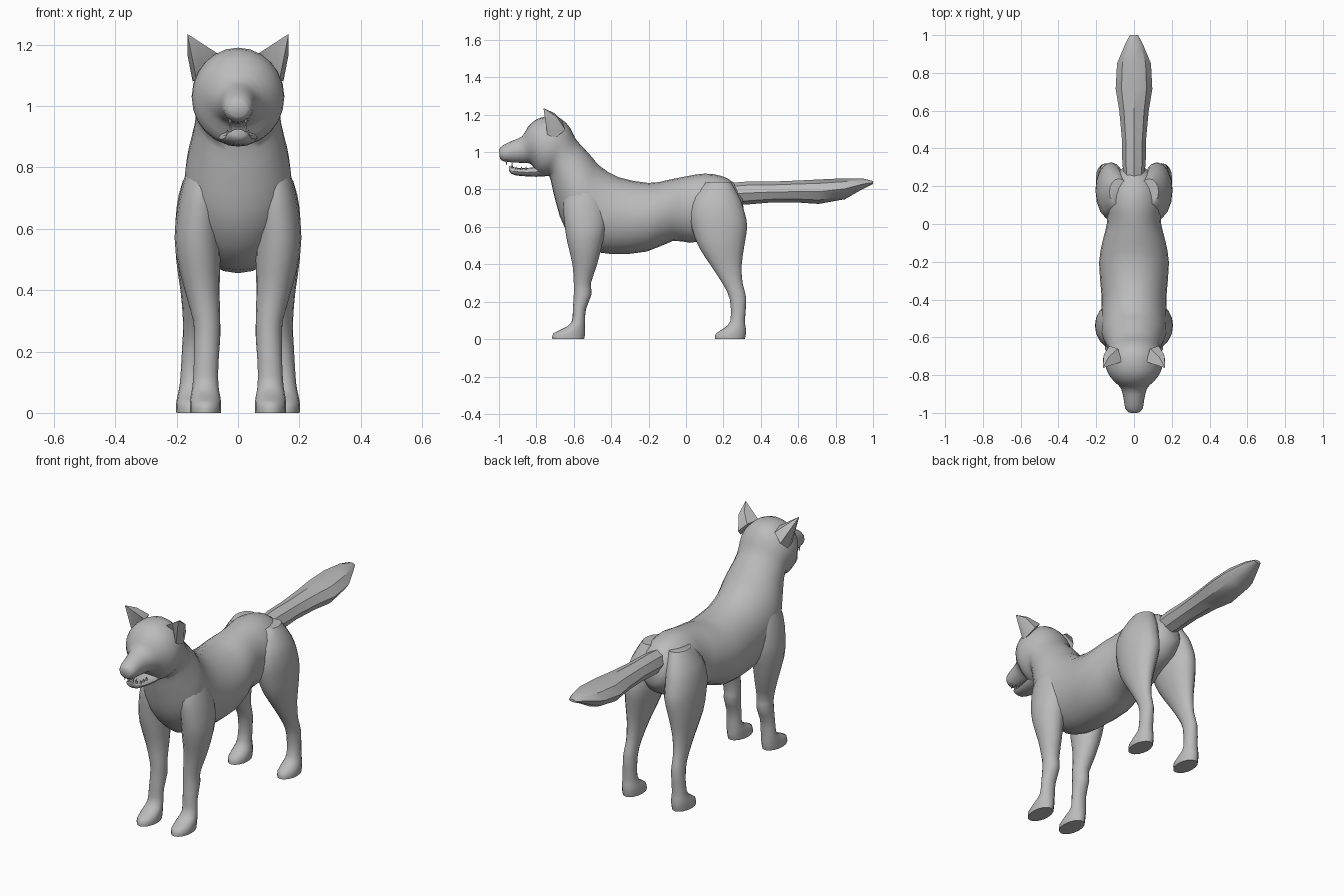
import bpy, bmesh, math
from mathutils import Vector

grey = bpy.data.materials.new("grey fur")
grey.diffuse_color = (0.5, 0.5, 0.5, 1)


def finish(name, bm, angle=50):
    """Turn a bmesh into a smooth shaded object."""
    bmesh.ops.recalc_face_normals(bm, faces=bm.faces)
    me = bpy.data.meshes.new(name)
    bm.to_mesh(me)
    bm.free()
    me.materials.append(grey)
    ob = bpy.data.objects.new(name, me)
    bpy.context.collection.objects.link(ob)
    bpy.ops.object.select_all(action='DESELECT')
    ob.select_set(True)
    bpy.context.view_layer.objects.active = ob
    bpy.ops.object.shade_smooth_by_angle(angle=math.radians(angle))
    return ob


def spline(rows, steps):
    """Catmull-Rom rows between the given rows."""
    out = []
    for i in range(len(rows) - 1):
        a, b, c, d = (rows[max(i - 1, 0)], rows[i], rows[i + 1],
                      rows[min(i + 2, len(rows) - 1)])
        for s in range(steps):
            t = s / steps
            out.append([0.5 * (2 * q + (r - p) * t + (2 * p - 5 * q + 4 * r - u) * t * t
                               + (3 * q - p - 3 * r + u) * t ** 3)
                        for p, q, r, u in zip(a, b, c, d)])
    return out + [list(rows[-1])]


def loft(name, rows, n=20, steps=2, side=1, angle=50, power=1.0):
    """Rows are (y1, z1, y2, z2, x centre, x half width): ellipses spanning two points."""
    bm = bmesh.new()
    rings = []
    for y1, z1, y2, z2, xc, w in spline(rows, steps):
        mid = Vector((xc, (y1 + y2) / 2, (z1 + z2) / 2))
        half = Vector((0, (y1 - y2) / 2, (z1 - z2) / 2))
        ring = []
        for k in range(n):
            a = 2 * math.pi * k / n
            c, s = math.cos(a), math.sin(a)
            c = math.copysign(abs(c) ** power, c)
            s = math.copysign(abs(s) ** power, s)
            p = mid + half * c + Vector((w * s, 0, 0))
            ring.append(bm.verts.new((p.x * side, p.y, p.z)))
        rings.append(ring)
    for r0, r1 in zip(rings, rings[1:]):
        for k in range(n):
            bm.faces.new((r0[k], r0[(k + 1) % n], r1[(k + 1) % n], r1[k]))
    bm.faces.new(rings[0])
    bm.faces.new(rings[-1])
    return finish(name, bm, angle)


# Torso, neck, skull and muzzle in one skin
loft("body_and_head", [
    (0.30, 0.78, 0.31, 0.67, 0, 0.05),
    (0.25, 0.84, 0.26, 0.60, 0, 0.10),
    (0.19, 0.872, 0.18, 0.56, 0, 0.135),
    (0.10, 0.885, 0.09, 0.53, 0, 0.148),
    (0.00, 0.87, 0.02, 0.515, 0, 0.142),
    (-0.10, 0.85, -0.07, 0.525, 0, 0.165),
    (-0.20, 0.835, -0.21, 0.468, 0, 0.185),
    (-0.36, 0.865, -0.40, 0.455, 0, 0.172),
    (-0.46, 0.925, -0.55, 0.49, 0, 0.172),
    (-0.50, 0.97, -0.65, 0.60, 0, 0.172),
    (-0.545, 1.02, -0.69, 0.71, 0, 0.155),
    (-0.59, 1.07, -0.715, 0.81, 0, 0.14),
    (-0.62, 1.13, -0.73, 0.87, 0, 0.14),
    (-0.67, 1.18, -0.76, 0.87, 0, 0.150),
    (-0.74, 1.19, -0.79, 0.88, 0, 0.148),
    (-0.80, 1.175, -0.82, 0.925, 0, 0.125),
    (-0.845, 1.135, -0.84, 0.94, 0, 0.095),
    (-0.875, 1.085, -0.87, 0.942, 0, 0.068),
    (-0.93, 1.06, -0.93, 0.945, 0, 0.054),
    (-0.98, 1.035, -0.975, 0.95, 0, 0.046),
    (-1.0, 1.015, -0.995, 0.965, 0, 0.028)], n=24)

# Lower jaw
loft("lower_jaw", [
    (-0.74, 0.94, -0.74, 0.872, 0, 0.07),
    (-0.82, 0.918, -0.80, 0.868, 0, 0.06),
    (-0.89, 0.914, -0.89, 0.873, 0, 0.046),
    (-0.93, 0.922, -0.93, 0.882, 0, 0.038),
    (-0.947, 0.925, -0.945, 0.898, 0, 0.024)], n=12)

# Bushy tail with a ridge below
loft("tail", [
    (0.18, 0.83, 0.25, 0.72, 0, 0.05),
    (0.32, 0.842, 0.33, 0.72, 0, 0.062),
    (0.45, 0.842, 0.45, 0.73, 0, 0.064),
    (0.60, 0.848, 0.60, 0.73, 0, 0.078),
    (0.72, 0.854, 0.71, 0.723, 0, 0.097),
    (0.85, 0.86, 0.85, 0.748, 0, 0.09),
    (0.95, 0.858, 0.94, 0.80, 0, 0.05),
    (1.0, 0.845, 1.0, 0.83, 0, 0.022)], n=8, steps=1, angle=35, power=1.1)

FRONT = [
    (-0.62, 0.84, -0.48, 0.84, 0.10, 0.05),
    (-0.655, 0.74, -0.44, 0.74, 0.115, 0.068),
    (-0.65, 0.62, -0.425, 0.62, 0.13, 0.074),
    (-0.635, 0.52, -0.445, 0.52, 0.130, 0.073),
    (-0.607, 0.40, -0.475, 0.40, 0.117, 0.057),
    (-0.60, 0.30, -0.508, 0.30, 0.102, 0.044),
    (-0.60, 0.24, -0.505, 0.24, 0.101, 0.043),
    (-0.605, 0.16, -0.535, 0.16, 0.104, 0.040),
    (-0.612, 0.09, -0.54, 0.09, 0.106, 0.042),
    (-0.66, 0.055, -0.54, 0.055, 0.106, 0.048),
    (-0.71, 0.03, -0.54, 0.025, 0.106, 0.051),
    (-0.715, 0.0, -0.545, 0.0, 0.106, 0.050)]
HIND = [
    (0.10, 0.84, 0.24, 0.84, 0.08, 0.05),
    (0.04, 0.76, 0.29, 0.75, 0.105, 0.075),
    (0.02, 0.67, 0.315, 0.67, 0.118, 0.082),
    (0.035, 0.58, 0.327, 0.60, 0.122, 0.082),
    (0.07, 0.49, 0.312, 0.50, 0.132, 0.069),
    (0.135, 0.39, 0.298, 0.40, 0.140, 0.047),
    (0.20, 0.29, 0.302, 0.30, 0.145, 0.034),
    (0.235, 0.21, 0.322, 0.22, 0.148, 0.034),
    (0.238, 0.10, 0.315, 0.10, 0.152, 0.037),
    (0.205, 0.06, 0.32, 0.055, 0.152, 0.045),
    (0.16, 0.03, 0.32, 0.025, 0.152, 0.050),
    (0.155, 0.0, 0.315, 0.0, 0.152, 0.049)]


def ear(name, s):
    """Hollow pointed ear, open to the front."""
    bm = bmesh.new()
    tip = bm.verts.new((0.165 * s, -0.762, 1.235))
    base = [(0.065, -0.73, 1.17), (0.085, -0.66, 1.165), (0.13, -0.645, 1.12),
            (0.148, -0.69, 1.08), (0.135, -0.74, 1.085), (0.10, -0.70, 1.12)]
    mids = []
    vs = [bm.verts.new((x * s, y, z)) for x, y, z in base]
    swell = [0, 0.008, 0.012, 0.008, 0, -0.012]
    for v, b in zip(vs, swell):
        p = v.co.lerp(tip.co, 0.5)
        mids.append(bm.verts.new(p + Vector((b * s, b, b))))
    for k in range(6):
        j = (k + 1) % 6
        bm.faces.new((vs[k], vs[j], mids[j], mids[k]))
        bm.faces.new((mids[k], mids[j], tip))
    bm.faces.new(vs)
    finish(name, bm, 50)


def tooth(name, x, y, z, h):
    """Small cone; a negative height points down."""
    bm = bmesh.new()
    bmesh.ops.create_cone(bm, segments=6, radius1=0.007, radius2=0.001, depth=abs(h),
                          cap_ends=True)
    for v in bm.verts:
        v.co = Vector((x + v.co.x, y + v.co.y, z + v.co.z * math.copysign(1, h)))
    finish(name, bm)


# Paired parts
for s, label in ((1, "left"), (-1, "right")):
    loft("front_leg_" + label, FRONT, n=16, side=s)
    loft("hind_leg_" + label, HIND, n=16, side=s)
    ear("ear_" + label, s)
    tooth("upper_fang_" + label, 0.026 * s, -0.96, 0.945, -0.03)
    tooth("lower_fang_" + label, 0.024 * s, -0.93, 0.928, 0.025)
    for i in range(3):
        tooth("lower_tooth_%s_%d" % (label, i), 0.034 * s, -0.905 + i * 0.025, 0.915, 0.015)
